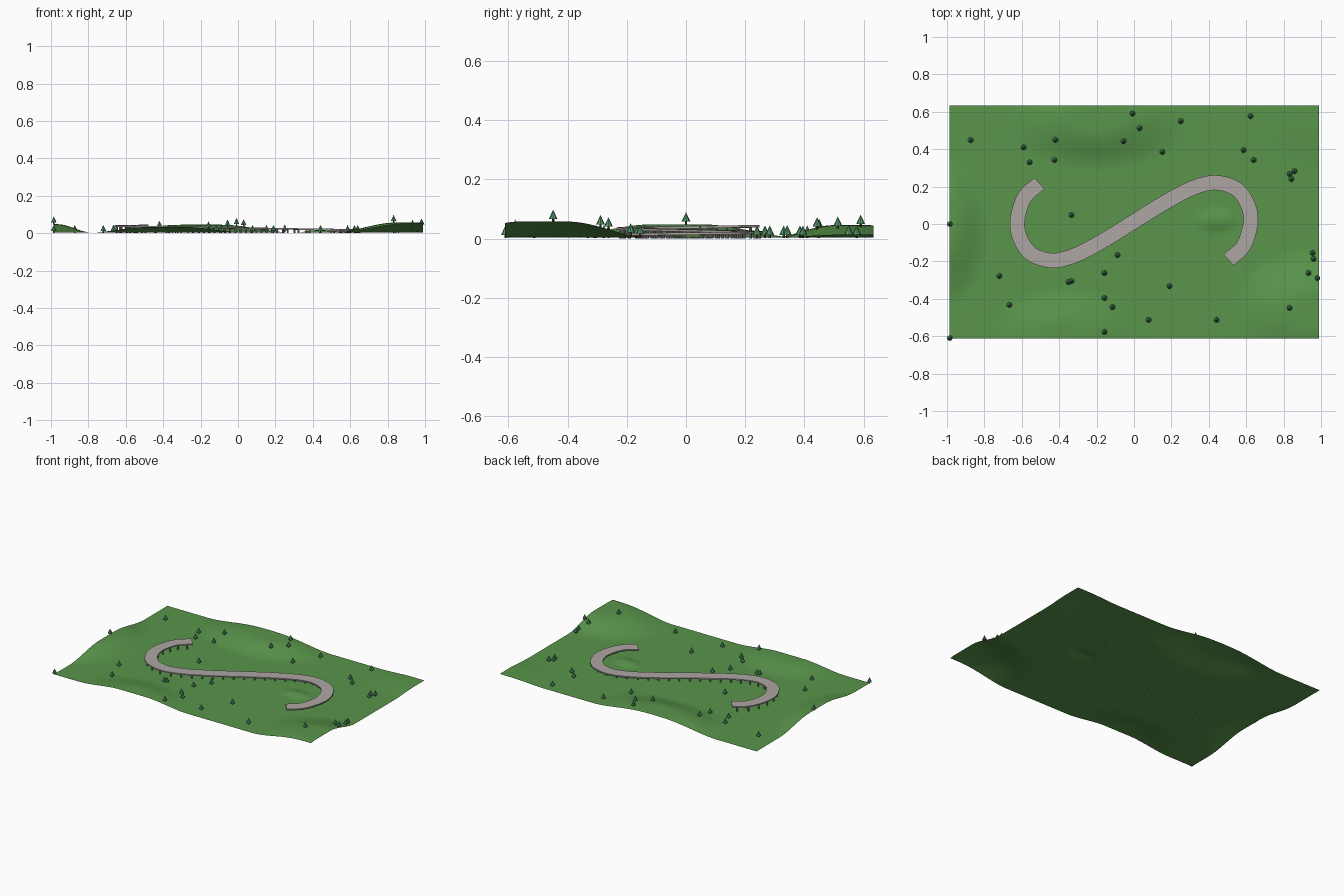
import bpy, bmesh, math
from mathutils import Vector, Matrix

if "Cube" in bpy.data.objects:
    bpy.data.objects.remove(bpy.data.objects["Cube"])


def material(name, rgb):
    m = bpy.data.materials.new(name)
    m.diffuse_color = (*rgb, 1)
    m.use_nodes = True
    m.node_tree.nodes["Principled BSDF"].inputs["Base Color"].default_value = m.diffuse_color
    return m


grass = material("grass green", (0.10, 0.30, 0.07))
concrete = material("concrete grey", (0.42, 0.38, 0.37))
pillar_grey = material("pillar grey", (0.30, 0.27, 0.27))
leaf = material("pine green", (0.09, 0.30, 0.14))
bark = material("bark brown", (0.10, 0.06, 0.035))


def make_object(name, bm, mats, smooth=False):
    me = bpy.data.meshes.new(name)
    bm.to_mesh(me)
    bm.free()
    for m in mats:
        me.materials.append(m)
    for p in me.polygons:
        p.use_smooth = smooth
    ob = bpy.data.objects.new(name, me)
    bpy.context.collection.objects.link(ob)
    return ob


# Hills: centre x, centre y, radius x, radius y, height
HILLS = [(-1.02, -0.03, 0.24, 0.42, 0.045),
         (-0.38, -0.60, 0.42, 0.27, 0.030),
         (0.95, -0.48, 0.45, 0.36, 0.054),
         (-0.20, 0.56, 0.50, 0.27, 0.042),
         (0.44, 0.02, 0.13, 0.07, 0.013),
         (0.95, 0.58, 0.30, 0.28, 0.010)]


def ground(x, y):
    z = 0.003
    for cx, cy, rx, ry, h in HILLS:
        t = max(0.0, 1 - math.hypot((x - cx) / rx, (y - cy) / ry))
        t = min(1.0, t * 1.3)
        z += h * t * t * (3 - 2 * t)
    return z


# Ground sheet
bm = bmesh.new()
NX, NY = 90, 60
grid = [[bm.verts.new((x, y, ground(x, y)))
         for x in (-0.987 + 1.977 * i / NX for i in range(NX + 1))]
        for y in (-0.612 + 1.246 * j / NY for j in range(NY + 1))]
for j in range(NY):
    for i in range(NX):
        bm.faces.new((grid[j][i], grid[j][i + 1], grid[j + 1][i + 1], grid[j + 1][i]))
make_object("ground", bm, [grass], True)

# Road centre line: half of the S, the rest by point symmetry
half = [(-0.505, 0.205), (-0.585, 0.130), (-0.623, 0.010), (-0.610, -0.085),
        (-0.550, -0.172), (-0.436, -0.208), (-0.310, -0.178), (-0.158, -0.098)]
ctrl = [Vector(p) for p in half + [(0, 0)] + [(-x, -y) for x, y in reversed(half)]]


def spline(pts, n):
    ext = [2 * pts[0] - pts[1]] + pts + [2 * pts[-1] - pts[-2]]
    out = []
    for k in range(len(pts) - 1):
        a, b, c, d = ext[k:k + 4]
        for s in range(n):
            t = s / n
            out.append(0.5 * (2 * b + (c - a) * t + (2 * a - 5 * b + 4 * c - d) * t * t
                              + (3 * b - a - 3 * c + d) * t ** 3))
    return out + [pts[-1]]


path = spline(ctrl, 8)
path = [p + Vector((0, 0.013)) for p in path]
dist = [0.0]
for a, b in zip(path, path[1:]):
    dist.append(dist[-1] + (b - a).length)


def side(i):
    d = (path[min(i + 1, len(path) - 1)] - path[max(i - 1, 0)]).normalized()
    return Vector((-d.y, d.x))


def deck_z(s):
    return 0.045 - 0.028 * s / dist[-1]


# Elevated road deck
HALF_W, THICK = 0.040, 0.008
bm = bmesh.new()
rings = []
for i, p in enumerate(path):
    n, z = side(i), deck_z(dist[i])
    rings.append([bm.verts.new((*(p + n * o), z + dz)) for o, dz in
                  ((-HALF_W, 0), (HALF_W, 0), (HALF_W, -THICK), (-HALF_W, -THICK))])
for r, q in zip(rings, rings[1:]):
    for k in range(4):
        bm.faces.new((r[k], q[k], q[(k + 1) % 4], r[(k + 1) % 4]))
bm.faces.new(rings[0])
bm.faces.new(rings[-1][::-1])
bmesh.ops.recalc_face_normals(bm, faces=bm.faces)
make_object("road_deck", bm, [concrete])

# Pairs of pillars under the deck
bm = bmesh.new()
COUNT = 32
for c in range(COUNT):
    s = dist[-1] * (c + 0.5) / COUNT
    i = max(k for k in range(len(dist) - 1) if dist[k] <= s)
    p = path[i].lerp(path[i + 1], (s - dist[i]) / (dist[i + 1] - dist[i]))
    top = deck_z(s) - THICK + 0.001
    for o in (-0.027, 0.027):
        q = p + side(i) * o
        bmesh.ops.create_cone(bm, cap_ends=True, segments=8, radius1=0.005, radius2=0.005,
                              depth=top, matrix=Matrix.Translation((q.x, q.y, top / 2)))
make_object("road_pillars", bm, [pillar_grey])

# Pine trees
TREES = [(-.873, .449), (-.59, .41), (-.558, .33), (-.42, .45), (-.425, .342), (-.008, .59),
         (.03, .513), (-.056, .443), (.152, .385), (.25, .55), (.623, .577), (.586, .395),
         (.64, .342), (.832, .267), (.858, .283), (.842, .24), (-.334, .048), (-.985, 0),
         (-.985, -.61), (-.72, -.278), (-.666, -.433), (-.35, -.31), (-.334, -.305),
         (-.158, -.262), (-.088, -.166), (-.158, -.396), (-.115, -.444), (-.158, -.577),
         (.078, -.513), (.19, -.332), (.441, -.513), (.832, -.449), (.933, -.262),
         (.955, -.155), (.96, -.187), (.981, -.289)]
crowns, trunks = bmesh.new(), bmesh.new()
for x, y in TREES:
    z = ground(x, y)
    bmesh.ops.create_cone(crowns, cap_ends=True, segments=8, radius1=0.015, radius2=0,
                          depth=0.032, matrix=Matrix.Translation((x, y, z + 0.025)))
    bmesh.ops.create_cone(trunks, cap_ends=True, segments=6, radius1=0.004, radius2=0.004,
                          depth=0.012, matrix=Matrix.Translation((x, y, z + 0.005)))
make_object("tree_crowns", crowns, [leaf])
make_object("tree_trunks", trunks, [bark])
